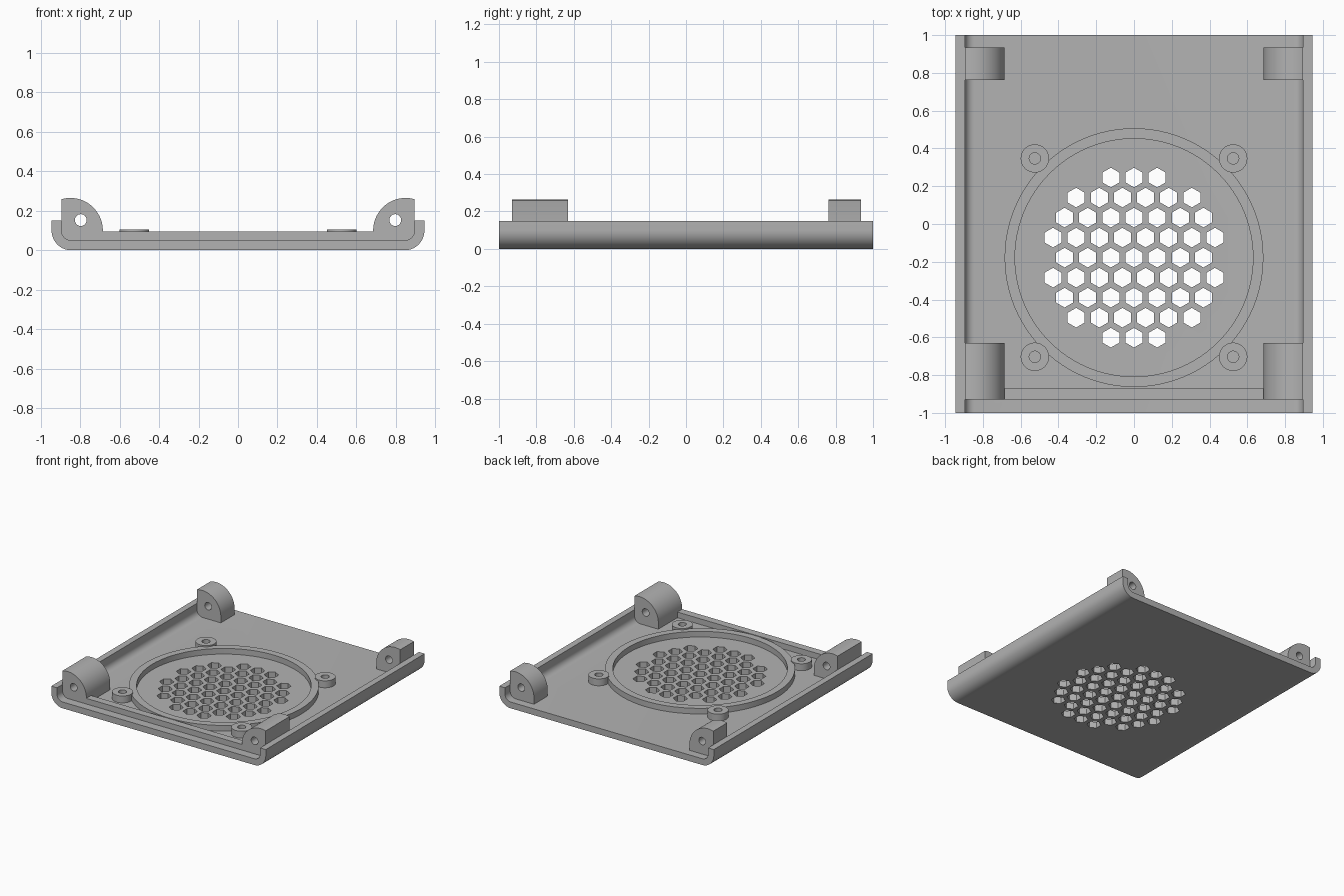
import bpy, bmesh
from math import sin, cos, pi, radians

cube = bpy.data.objects.get("Cube")
if cube:
    bpy.data.objects.remove(cube, do_unlink=True)

GREY = (0.45, 0.45, 0.45, 1)
grey = bpy.data.materials.new("plain grey")
grey.use_nodes = True
grey.diffuse_color = GREY
grey.node_tree.nodes["Principled BSDF"].inputs["Base Color"].default_value = GREY


def arc(cx, cy, r, start, end, n):
    """Points along an arc, angles in degrees, both ends included."""
    angles = [radians(start + (end - start) * i / n) for i in range(n + 1)]
    return [(cx + r * cos(a), cy + r * sin(a)) for a in angles]


def circle(cx, cy, r, n, turn=0):
    return arc(cx, cy, r, turn, turn + 360, n)[:-1]


def prism(name, loops, axis, low, high):
    """Fill closed loops (inner loops become holes) and extrude along y or z."""
    bm = bmesh.new()
    for loop in loops:
        verts = [bm.verts.new((u, low, v) if axis == "y" else (u, v, low)) for u, v in loop]
        for a, b in zip(verts, verts[1:] + verts[:1]):
            bm.edges.new((a, b))
    bmesh.ops.triangle_fill(bm, edges=bm.edges[:], use_beauty=True)
    out = bmesh.ops.extrude_face_region(bm, geom=bm.faces[:], use_keep_orig=True)
    top = [g for g in out["geom"] if isinstance(g, bmesh.types.BMVert)]
    depth = high - low
    bmesh.ops.translate(bm, verts=top, vec=(0, depth, 0) if axis == "y" else (0, 0, depth))
    bmesh.ops.recalc_face_normals(bm, faces=bm.faces[:])
    mesh = bpy.data.meshes.new(name)
    bm.to_mesh(mesh)
    bm.free()
    mesh.materials.append(grey)
    obj = bpy.data.objects.new(name, mesh)
    bpy.context.collection.objects.link(obj)
    return obj


def select(obj):
    bpy.ops.object.select_all(action="DESELECT")
    obj.select_set(True)
    bpy.context.view_layer.objects.active = obj


def smooth(obj):
    select(obj)
    bpy.ops.object.shade_smooth_by_angle(angle=radians(30))


# Overall sizes
HALF_X, WALL, FLOOR, RIM = 0.945, 0.05, 0.05, 0.15
INNER_X = HALF_X - WALL
FAN_Y = -0.178
RIDGE_TOP = 0.095

# Tray: channel section with rounded bottom corners
right_half = (arc(HALF_X - 0.1, 0.1, 0.1, 270, 360, 12)
              + [(HALF_X, RIM), (INNER_X, RIM)]
              + arc(INNER_X - 0.05, FLOOR + 0.05, 0.05, 360, 270, 8))
outer = right_half[:15]
inner = right_half[15:]
mirror = lambda pts: [(-x, z) for x, z in reversed(pts)]
section = outer + inner + mirror(inner) + mirror(outer)
tray = prism("tray", [section], "y", -1, 1)

# Honeycomb vent, cut through the floor
PITCH, ROW = 0.1225, 0.106
hexes = []
for row, count in enumerate([3, 6, 7, 8, 7, 8, 7, 6, 3]):
    for i in range(count):
        hexes.append(circle((i - (count - 1) / 2) * PITCH, FAN_Y + (row - 4) * ROW, 0.052, 6, 30))
cutter = prism("vent_cutter", hexes, "z", -0.1, 0.1)
cutter.hide_render = True
cut = tray.modifiers.new("vent", "BOOLEAN")
cut.operation = "DIFFERENCE"
cut.solver = "EXACT"
cut.object = cutter
select(tray)
bpy.ops.object.modifier_apply(modifier=cut.name)
bpy.data.objects.remove(cutter, do_unlink=True)
smooth(tray)

# Raised ring around the vent
smooth(prism("fan_ring", [circle(0, FAN_Y, 0.685, 96), circle(0, FAN_Y, 0.63, 96)],
             "z", FLOOR - 0.01, RIDGE_TOP))

# Straight ridge along the front
prism("front_ridge", [[(-0.72, -0.93), (0.72, -0.93), (0.72, -0.87), (-0.72, -0.87)]],
      "z", FLOOR - 0.01, RIDGE_TOP)

# Screw posts at the fan corners
for side, sx in (("left", 1), ("right", -1)):
    for end, sy in (("front", -1), ("back", 1)):
        x, y = sx * 0.525, FAN_Y + sy * 0.525
        smooth(prism(f"{end}_{side}_post", [circle(x, y, 0.075, 40), circle(x, y, 0.03, 24)],
                     "z", FLOOR - 0.01, 0.105))

# Rounded side lugs with a through hole
lug = ([(INNER_X, 0.04), (INNER_X, 0.257)]
       + arc(0.85, 0.1, 0.165, 74, 180, 20) + [(0.685, 0.04)])
for side, sx in (("left", 1), ("right", -1)):
    for end, y0, y1 in (("front", -0.93, -0.63), ("back", 0.762, 0.935)):
        loops = [[(sx * x, z) for x, z in loop] for loop in (lug, circle(0.797, 0.153, 0.03, 24))]
        smooth(prism(f"{end}_{side}_lug", loops, "y", y0, y1))
